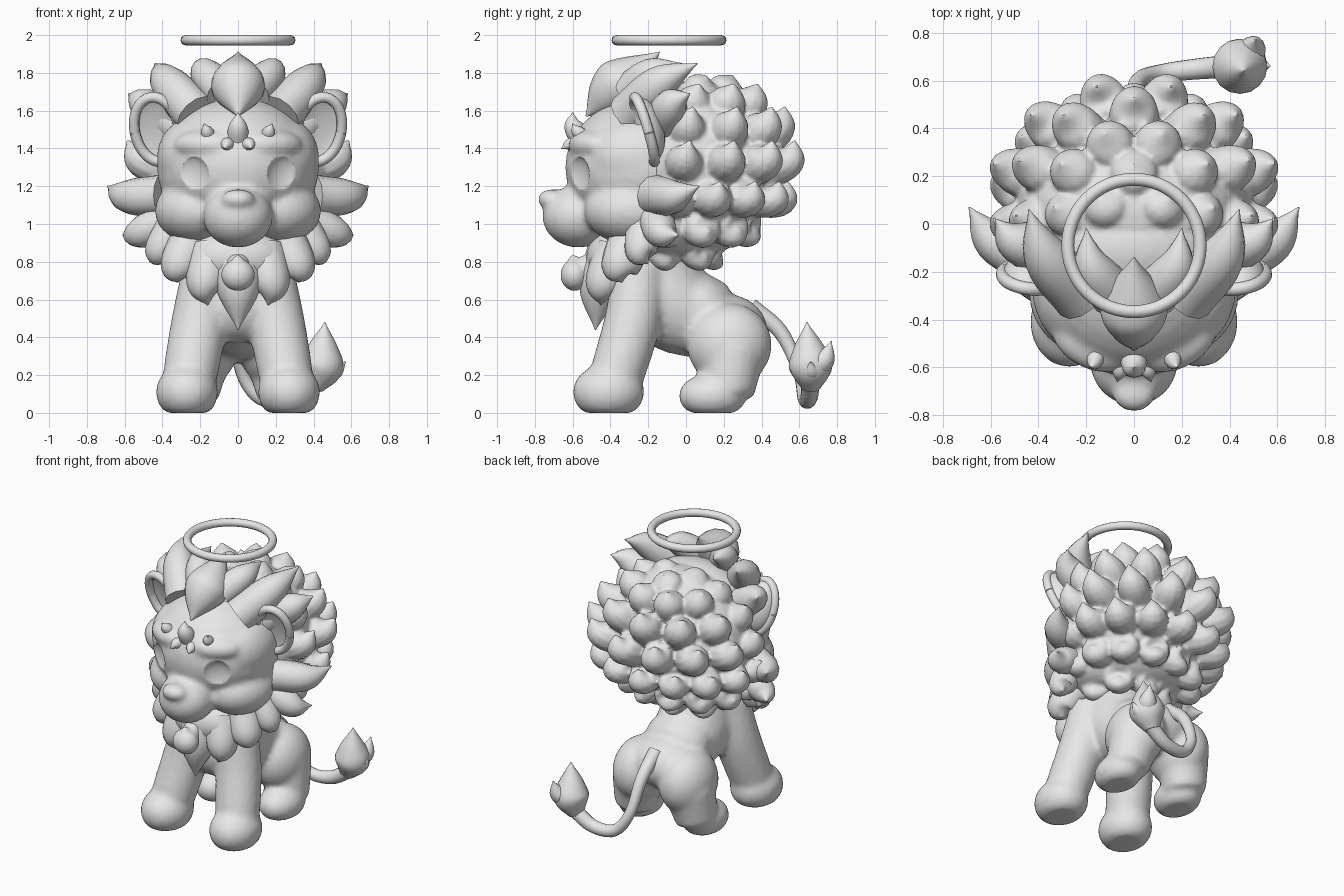
import bpy, bmesh
from math import sin, cos, pi, radians
from mathutils import Vector, Matrix, Euler

cube = bpy.data.objects.get("Cube")
if cube:
    bpy.data.objects.remove(cube, do_unlink=True)

grey = bpy.data.materials.new("plain_grey")
grey.use_nodes = True
grey.diffuse_color = (0.8, 0.8, 0.8, 1)
grey.node_tree.nodes["Principled BSDF"].inputs["Base Color"].default_value = (0.8, 0.8, 0.8, 1)


def ball(bm, center, size, rot=(0, 0, 0)):
    """Ellipsoid added to a bmesh."""
    m = Matrix.LocRotScale(Vector(center), Euler(rot), Vector(size))
    return bmesh.ops.create_uvsphere(bm, u_segments=28, v_segments=18, radius=1, matrix=m)["verts"]


def spline(points, steps):
    """Smooth curve through points of any dimension."""
    p = [Vector(q) for q in points]
    p = [p[0] * 2 - p[1]] + p + [p[-1] * 2 - p[-2]]
    out = []
    for i in range(1, len(p) - 2):
        a, b, c, d = p[i - 1:i + 3]
        for k in range(steps):
            t = k / steps
            out.append(b + (c - a) * t / 2 + (a * 2 - b * 5 + c * 4 - d) * t * t / 2
                       + (b * 3 - a - c * 3 + d) * t ** 3 / 2)
    return out + [p[-2]]


def tube(bm, points, radii, steps=5, sides=12):
    """Tapered tube through points."""
    path = spline([(*p, r) for p, r in zip(points, radii)], steps)
    pos = [q.to_3d() for q in path]
    turn, last, rings = None, None, []
    for i, q in enumerate(path):
        aim = (pos[min(i + 1, len(pos) - 1)] - pos[max(i - 1, 0)]).normalized()
        turn = last.rotation_difference(aim) @ turn if last else aim.to_track_quat('Z', 'Y')
        last = aim
        r = max(q[3], 0.003)
        rings.append([bm.verts.new(pos[i] + turn @ Vector((r * cos(2 * pi * k / sides), r * sin(2 * pi * k / sides), 0)))
                      for k in range(sides)])
    for a, b in zip(rings, rings[1:]):
        for k in range(sides):
            n = (k + 1) % sides
            bm.faces.new((a[k], a[n], b[n], b[k]))
    bm.faces.new(rings[0][::-1])
    bm.faces.new(rings[-1])


def lock(bm, base, tip, r, bulge, swell=0.8):
    """Tuft of hair that curls to a point."""
    base, tip = Vector(base), Vector(tip)
    mid = base.lerp(tip, 0.55) + Vector(bulge)
    tube(bm, (base, mid, tip), (r, r * swell, 0), steps=6)


def apply(obj, kind, **settings):
    mod = obj.modifiers.new(kind, kind)
    for key, value in settings.items():
        setattr(mod, key, value)
    bpy.context.view_layer.objects.active = obj
    bpy.ops.object.modifier_apply(modifier=mod.name)


def finish(bm, name, voxel=0, mirror=False, smooth=6):
    """Turn a bmesh into an object, optionally fused into one skin."""
    bmesh.ops.recalc_face_normals(bm, faces=bm.faces)
    mesh = bpy.data.meshes.new(name)
    bm.to_mesh(mesh)
    bm.free()
    obj = bpy.data.objects.new(name, mesh)
    bpy.context.collection.objects.link(obj)
    mesh.materials.append(grey)
    if mirror:
        apply(obj, 'MIRROR', use_mirror_merge=False)
    if voxel:
        apply(obj, 'REMESH', mode='VOXEL', voxel_size=voxel)
        apply(obj, 'SMOOTH', iterations=smooth, factor=0.5)
    bpy.ops.object.select_all(action='DESELECT')
    obj.select_set(True)
    bpy.context.view_layer.objects.active = obj
    bpy.ops.object.shade_smooth_by_angle(angle=radians(50))
    return obj


# Body with four legs, fused
bm = bmesh.new()
tube(bm, ((0, -.2, .9), (0, -.1, .6), (0, .15, .48)), (.22, .25, .21), sides=20)
ball(bm, (0, .2, .45), (.25, .23, .18))
ball(bm, (0, .08, .56), (.23, .2, .17), (-.5, 0, 0))
ball(bm, (0, -.24, .57), (.27, .18, .2))
for s in (-1, 1):
    tube(bm, ((s * .15, -.25, .78), (s * .2, -.28, .5), (s * .25, -.36, .22), (s * .27, -.4, .1)),
         (.14, .15, .145, .13), sides=20)
    ball(bm, (s * .27, -.41, .11), (.165, .19, .15))
    ball(bm, (s * .18, .23, .36), (.18, .225, .22))
    tube(bm, ((s * .2, .25, .32), (s * .24, .22, .1)), (.17, .14), sides=20)
    ball(bm, (s * .25, .14, .09), (.14, .18, .12))
for v in bm.verts:
    v.co.z = max(v.co.z, 0)
finish(bm, "body_and_legs", voxel=0.02)

# Head with cheeks, brow and muzzle, fused, then eye hollows
bm = bmesh.new()
ball(bm, (0, -.22, 1.3), (.43, .42, .37))
ball(bm, (0, -.57, 1.04), (.185, .19, .165))
ball(bm, (0, -.71, 1.13), (.09, .075, .055))
for s in (-1, 1):
    ball(bm, (s * .21, -.28, 1.07), (.23, .26, .18))
    ball(bm, (s * .22, -.25, 1.35), (.21, .28, .22))
    ball(bm, (s * .17, -.5, 1.42), (.18, .11, .08), (0, 0, s * .4))
head = finish(bm, "head", voxel=0.018)
bm = bmesh.new()
for s in (-1, 1):
    ball(bm, (s * .25, -.59, 1.24), (.115, .06, .125), (-.1, 0, s * .55))
cutter = finish(bm, "eye_cutter")
cutter.hide_render = True
apply(head, 'BOOLEAN', operation='DIFFERENCE', object=cutter)
bpy.data.objects.remove(cutter, do_unlink=True)

# Small brow tufts
bm = bmesh.new()
for s in (-1, 1):
    lock(bm, (s * .15, -.53, 1.45), (s * .18, -.6, 1.53), .04, (0, -.01, 0))
    lock(bm, (s * .05, -.57, 1.42), (s * .07, -.66, 1.4), .04, (0, 0, .01))
lock(bm, (0, -.55, 1.44), (0, -.6, 1.59), .06, (0, -.02, 0))
finish(bm, "brow_tufts")

# Cupped ears with a rolled rim
bm = bmesh.new()
for v in ball(bm, (0, 0, 0), (.12, .1, .18)):
    v.co.y = v.co.y if v.co.y > 0 else -.35 * v.co.y
tube(bm, [(.12 * cos(a * pi / 8), 0, .18 * sin(a * pi / 8)) for a in range(17)], [.028] * 17, steps=2, sides=10)
bm.transform(Matrix.LocRotScale(Vector((.43, -.22, 1.5)), Euler((.3, .12, .2)), None))
finish(bm, "ears", mirror=True)

# Mane: core, hair cap and collar, with tufts in staggered rows, fused
bm = bmesh.new()
ball(bm, (0, .05, 1.29), (.5, .39, .47))
ball(bm, (0, -.1, 1.45), (.41, .28, .31))
ball(bm, (0, -.12, .93), (.4, .3, .13))
heart = Vector((0, .08, 1.26))
for elevation, count in ((-62, 5), (-38, 8), (-14, 9), (10, 8), (33, 7), (56, 6), (76, 3)):
    e = radians(elevation)
    for i in range(count):
        a = radians(-105 + 210 * i / (count - 1))
        d = Vector((sin(a) * cos(e), cos(a) * cos(e), sin(e)))
        droop = Vector((0, .18 * min(d.z, 0), 0))
        lift = Vector((0, 0, .1 * cos(e) if elevation > -30 else .02))
        base = heart + d * .36 + droop - lift * .3
        tip = heart + Vector((d.x * .62, d.y * .46, d.z * .52)) + Vector((0, .06, 0)) + droop + lift
        lock(bm, base, tip, .11, d * .04 - lift * .4, .85)
finish(bm, "mane", voxel=0.012, smooth=2)

# Cheek, crown and chest tufts
bm = bmesh.new()
for base, tip, r in (
        ((.4, -.16, 1.15), (.69, .07, 1.2), .11),
        ((.36, -.16, 1.03), (.61, -.04, .94), .1),
        ((.34, -.22, .98), (.43, -.2, .79), .1),
        ((.22, -.3, 1.58), (.44, .06, 1.85), .12),
        ((.08, -.3, 1.7), (.2, -.02, 1.85), .1),
        ((.32, -.12, 1.52), (.58, .02, 1.69), .11),
        ((.25, -.3, .9), (.32, -.34, .69), .12),
        ((.13, -.36, .86), (.16, -.45, .57), .12)):
    bulge = (.03, -.03, .02 if base[2] > 1.5 else -.03)
    lock(bm, base, tip, r, bulge)
finish(bm, "side_tufts", mirror=True)
bm = bmesh.new()
ball(bm, (0, -.36, .82), (.27, .17, .16))
lock(bm, (0, -.38, .84), (0, -.48, .44), .15, (0, -.02, .02), .75)
finish(bm, "chest_bib")

# Forelock swept up and back
bm = bmesh.new()
tube(bm, ((0, -.53, 1.57), (0, -.42, 1.68), (0, -.32, 1.76), (0, -.14, 1.91)), (0, .115, .135, 0), sides=16)
finish(bm, "forelock")

# Pendant on the chest
bm = bmesh.new()
ball(bm, (0, -.59, .73), (.09, .075, .085))
tube(bm, ((0, -.59, .76), (0, -.6, .84)), (.07, .01))
tube(bm, ((0, -.56, .76), (0, -.4, .82)), (.06, .08))
finish(bm, "pendant", voxel=0.012)

# Tail and its flame-shaped tuft
bm = bmesh.new()
tube(bm, ((0, .34, .56), (0, .5, .43), (.02, .6, .22), (.12, .63, .08), (.28, .65, .075), (.42, .66, .16)),
     (.05, .04, .035, .04, .045, .05))
finish(bm, "tail")
bm = bmesh.new()
tube(bm, ((.4, .66, .13), (.44, .66, .24), (.45, .65, .35), (.46, .64, .48)), (.05, .115, .08, 0), sides=16)
lock(bm, (.45, .67, .22), (.57, .66, .27), .06, (0, 0, -.02))
lock(bm, (.46, .67, .24), (.51, .77, .38), .07, (.01, .01, -.03))
lock(bm, (.43, .64, .23), (.41, .56, .27), .06, (0, 0, -.02))
finish(bm, "tail_tuft")

# Halo
bpy.ops.mesh.primitive_torus_add(location=(0, -.09, 1.973), major_radius=.277, minor_radius=.027,
                                 major_segments=48, minor_segments=12)
halo = bpy.context.object
halo.name = "halo"
halo.data.materials.append(grey)
bpy.ops.object.shade_smooth()
